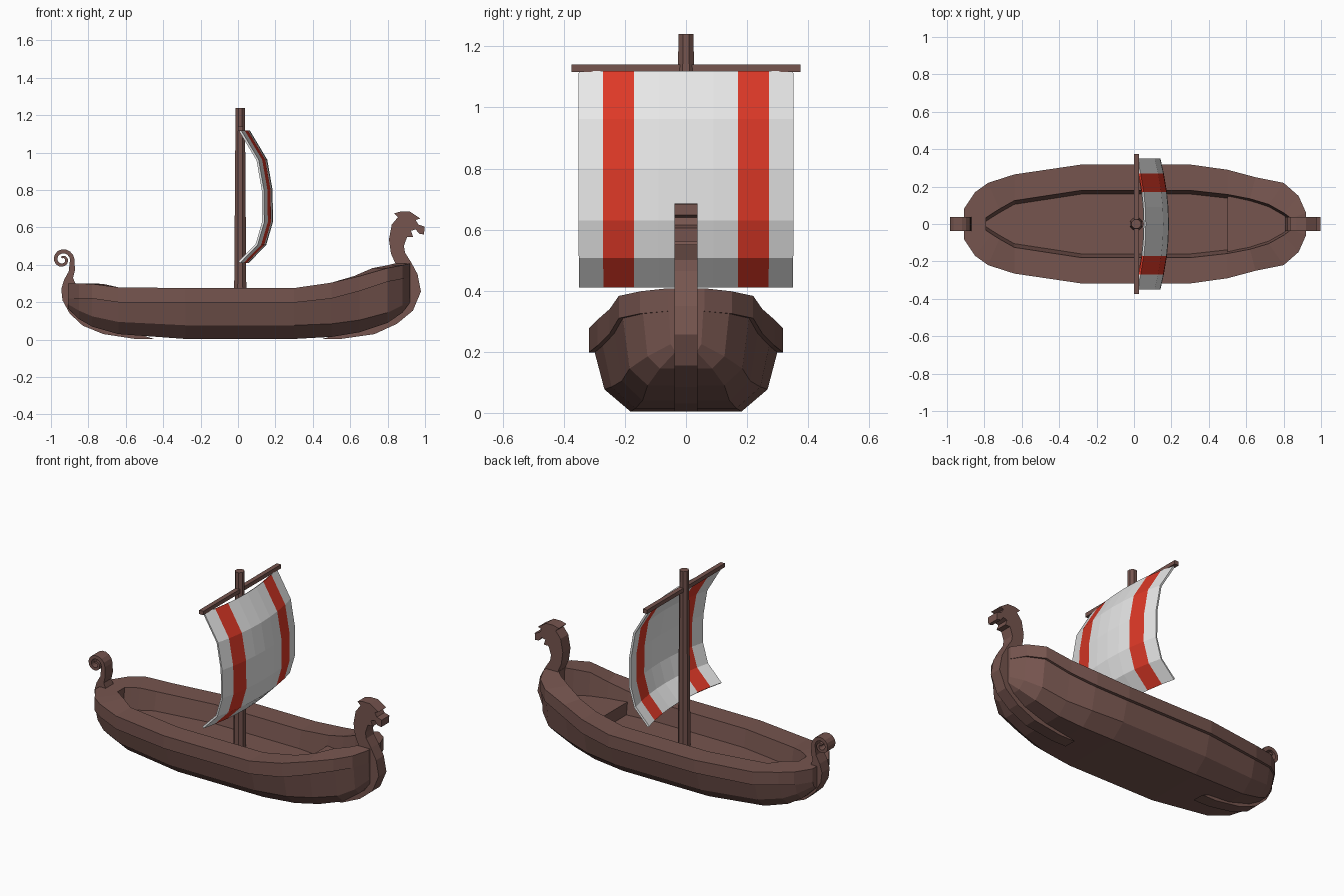
import bpy, bmesh, math

if "Cube" in bpy.data.objects:
    bpy.data.objects.remove(bpy.data.objects["Cube"])


def material(name, rgb):
    m = bpy.data.materials.new(name)
    m.diffuse_color = (*rgb, 1)
    m.use_nodes = True
    m.node_tree.nodes["Principled BSDF"].inputs["Base Color"].default_value = m.diffuse_color
    return m


WOOD = material("brown wood", (0.18, 0.09, 0.077))
WHITE = material("white cloth", (0.8, 0.8, 0.8))
RED = material("red cloth", (0.72, 0.04, 0.02))


def build(name, verts, faces, mats=(WOOD,)):
    mesh = bpy.data.meshes.new(name)
    bm = bmesh.new()
    vs = [bm.verts.new(v) for v in verts]
    for f in faces:
        bm.faces.new([vs[i] for i in f])
    bmesh.ops.recalc_face_normals(bm, faces=bm.faces)
    bm.to_mesh(mesh)
    bm.free()
    ob = bpy.data.objects.new(name, mesh)
    bpy.context.collection.objects.link(ob)
    for m in mats:
        mesh.materials.append(m)
    return ob


def prism(name, pts, place, lo, hi):
    """Extrude a flat outline; place(a, b, t) gives the 3D point."""
    n = len(pts)
    verts = [place(a, b, t) for t in (lo, hi) for a, b in pts]
    faces = [tuple(range(n)), tuple(range(2 * n - 1, n - 1, -1))]
    faces += [(i, (i + 1) % n, (i + 1) % n + n, i + n) for i in range(n)]
    return build(name, verts, faces)


def side_prism(name, pts, half):
    return prism(name, pts, lambda a, b, t: (a, t, b), -half, half)


# Hull: outer x, half width, rim top, strake bottom, chine, bottom
outer = [(-.91, .08, .30, .22, .19, .17), (-.85, .17, .30, .22, .155, .11),
         (-.78, .22, .298, .22, .125, .07), (-.64, .265, .28, .20, .095, .03),
         (-.28, .318, .276, .198, .077, .004), (.30, .318, .276, .198, .077, .004),
         (.50, .29, .305, .22, .085, .015), (.65, .25, .34, .26, .105, .04),
         (.80, .22, .383, .31, .145, .09), (.88, .15, .398, .325, .185, .145),
         (.92, .06, .408, .333, .225, .20)]
# Opening: inner x, half width
inner = [(-.79, .035), (-.76, .055), (-.72, .08), (-.64, .125), (-.28, .18), (.30, .18),
         (.50, .158), (.62, .135), (.72, .105), (.80, .06), (.84, .03)]
FLOOR = .17
verts, faces = [], []
for (x, w, top, strake, chine, bot), (xi, wi) in zip(outer, inner):
    right = [(x, w * .57, bot), (x, w * .84, chine), (x, w * .94, strake), (x, w, strake),
             (x, w, top), (xi, wi, top), (xi, max(wi - .02, .01), FLOOR)]
    verts += right + [(a, -b, c) for a, b, c in reversed(right)]
for s in range(len(outer) - 1):
    for i in range(14):
        j = (i + 1) % 14
        faces.append((s * 14 + i, s * 14 + j, s * 14 + 14 + j, s * 14 + 14 + i))
for base in (0, 14 * (len(outer) - 1)):
    for cap in ((0, 1, 2, 3, 4, 9, 10, 11, 12, 13), (4, 5, 8, 9), (5, 6, 7, 8)):
        faces.append([base + i for i in cap])
build("hull", verts, faces)

# Raised bow deck
half = [(.50, .158), (.62, .13), (.72, .10), (.80, .055), (.84, .025)]
prism("bow_deck", half + [(a, -b) for a, b in reversed(half)],
      lambda a, b, t: (a, b, t), FLOOR - .01, .245)

# Bow stem with carved animal head
side_prism("bow_stem", [
    (.45, .004), (.55, .004), (.73, .03), (.85, .085), (.935, .155), (.978, .257),
    (.96, .35), (.925, .415), (.893, .465), (.887, .50), (.904, .55),
    (.936, .55), (.925, .582), (.95, .59), (.968, .567), (.995, .562), (.997, .605),
    (.965, .615), (.95, .64), (.975, .648), (.92, .684), (.87, .685), (.834, .675),
    (.855, .655), (.822, .615), (.807, .535), (.818, .46), (.845, .40),
    (.87, .36), (.88, .22), (.80, .13), (.65, .06)], .037)

# Stern stem ending in a spiral curl
cx, cz, steps = -.938, .428, 20
curl_in, curl_out = [], []
for i in range(steps + 1):
    t = i / steps
    a = math.radians(480) * t
    r, h = .052 - .041 * t, .012 - .006 * t
    for line, rad in ((curl_in, r - h), (curl_out, r + h)):
        line.append((cx + rad * math.cos(a), cz + rad * math.sin(a)))
side_prism("stern_stem",
           [(-.45, .004), (-.55, .004), (-.72, .03), (-.83, .075), (-.90, .14), (-.938, .21),
            (-.945, .27), (-.93, .32), (-.905, .365)] + curl_in + curl_out[::-1] +
           [(-.872, .37), (-.882, .33), (-.865, .29), (-.86, .20), (-.78, .13), (-.65, .07)],
           .037)

# Mast and yard
bpy.ops.mesh.primitive_cone_add(vertices=8, radius1=.036, radius2=.027, depth=1.24 - .16,
                                location=(.012, 0, .70), rotation=(0, 0, math.pi / 8))
mast = bpy.context.object
mast.name = "mast"
mast.data.materials.append(WOOD)
prism("yard", [(0, 1.116), (.028, 1.116), (.028, 1.14), (0, 1.14)],
      lambda a, b, t: (a, t, b), -.375, .375)

# Billowing sail with two red stripes
rows = [(.012, 1.116), (.105, .96), (.133, .80), (.135, .63), (.10, .51), (.008, .415)]
cols = [-.35, -.27, -.17, -.09, 0, .09, .17, .27, .35]
verts = [(x + .046 * (1 - (y / .35) ** 2), y, z) for x, z in rows for y in cols]
n = len(cols)
faces = [(r * n + c, r * n + c + 1, r * n + n + c + 1, r * n + n + c)
         for r in range(len(rows) - 1) for c in range(n - 1)]
sail = build("sail", verts, faces, (WHITE, RED))
for p in sail.data.polygons:
    p.material_index = int(.17 < abs(p.center.y) < .27)
solid = sail.modifiers.new("thickness", 'SOLIDIFY')
solid.thickness = .012
solid.offset = 0
